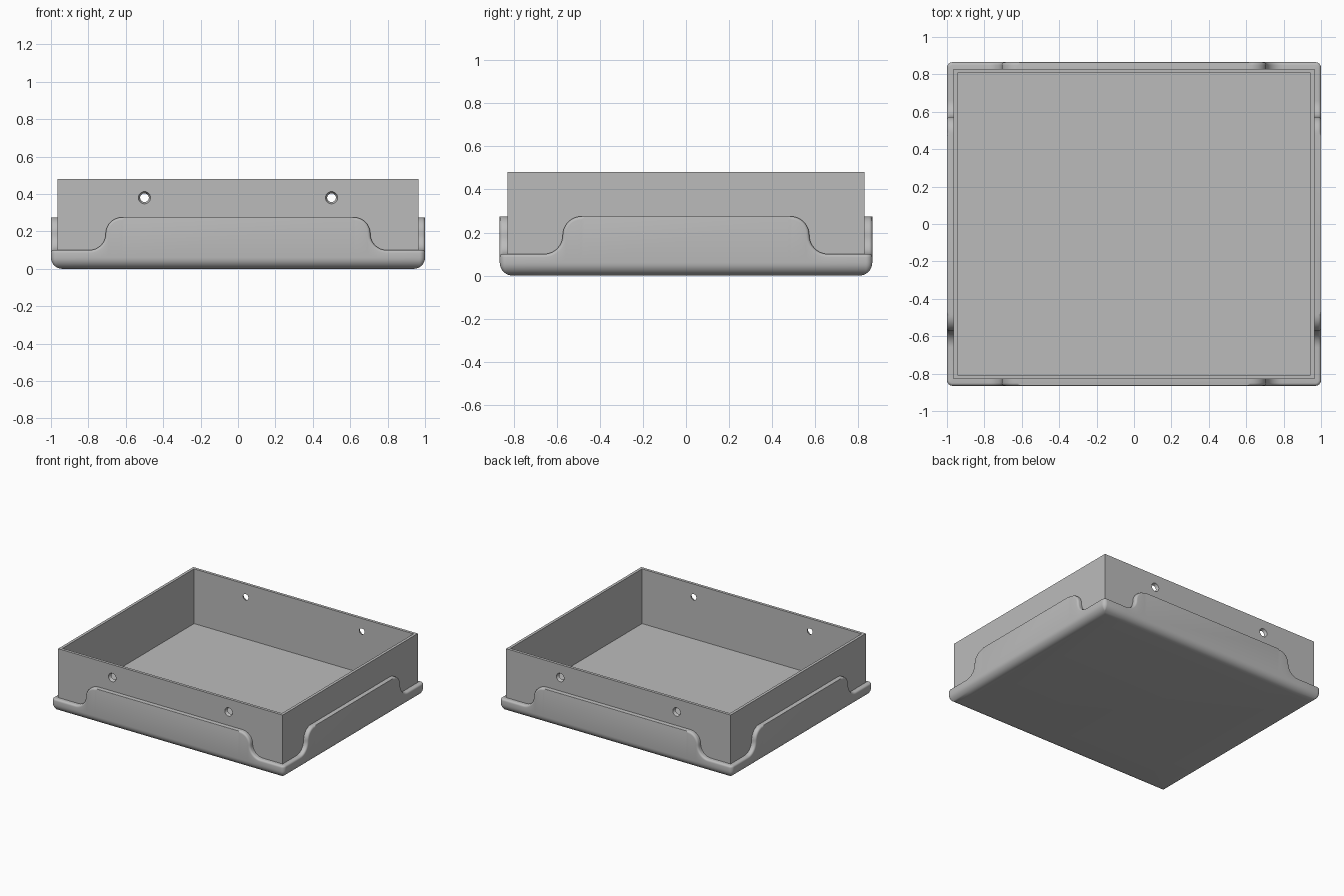
import bpy
import bmesh
from math import sin, cos, pi, radians
from mathutils import Matrix, Vector

cube = bpy.data.objects.get("Cube")
if cube:
    bpy.data.objects.remove(cube, do_unlink=True)

HALF_X, HALF_Y = 1.0, 0.865      # outer half sizes of the base
LEDGE = 0.035                    # how far the base stands out from the walls
WALL, TOP, FLOOR = 0.022, 0.48, 0.055
LOW, HIGH = 0.10, 0.275          # rim height at corners and mid side
BOTTOM_R, CORNER_R, RIM_R = 0.06, 0.03, 0.015

grey = bpy.data.materials.new("plain_grey")
grey.use_nodes = True
grey.diffuse_color = (0.5, 0.5, 0.5, 1)
shader = next(n for n in grey.node_tree.nodes if n.type == 'BSDF_PRINCIPLED')
shader.inputs["Base Color"].default_value = (0.5, 0.5, 0.5, 1)


def make_object(name, bm):
    bmesh.ops.recalc_face_normals(bm, faces=bm.faces[:])
    mesh = bpy.data.meshes.new(name)
    bm.to_mesh(mesh)
    bm.free()
    mesh.materials.append(grey)
    obj = bpy.data.objects.new(name, mesh)
    bpy.context.collection.objects.link(obj)
    return obj


def activate(obj):
    bpy.ops.object.select_all(action='DESELECT')
    obj.select_set(True)
    bpy.context.view_layer.objects.active = obj


def section(edge_r):
    """Cross-section rows: (depth, fixed z or None, inset from the rim curve)."""
    rows = []
    for i in range(9):
        a = i / 8 * pi / 2
        rows.append((BOTTOM_R * (1 - sin(a)), BOTTOM_R * (1 - cos(a)), edge_r))
    for i in range(5):
        a = i / 4 * pi / 2
        rows.append((edge_r * (1 - cos(a)), None, edge_r * (1 - sin(a))))
    rows.append((LEDGE + 0.01, None, 0))
    rows.append((LEDGE + 0.01, 0.03, 0))
    return rows


def rim_curve(length):
    """Half of the rim outline, mid side to corner: (u, z, normal u, normal z, edge radius)."""
    r = (HIGH - LOW) / 2
    mid = LOW + r
    start = length - 0.38
    pts = [(start - 0.015, HIGH, 0, 1, 0.001)]
    for i in range(13):
        a = pi / 2 * (1 - i / 12)
        pts.append((start + r * cos(a), mid + r * sin(a), cos(a), sin(a), RIM_R))
    for i in range(1, 13):
        a = pi + pi / 2 * i / 12
        pts.append((start + 2 * r + r * cos(a), mid + r * sin(a), -cos(a), -sin(a), RIM_R))
    return pts


def side_columns(length):
    """Columns of (u, depth, z) points along one side, with rounded corners."""
    half = []
    for u, z, nu, nz, edge_r in rim_curve(length):
        half.append([(u - nu * o, d, z - nz * o if fixed is None else fixed)
                     for d, fixed, o in section(edge_r)])
    for i in range(5):
        t = pi / 4 * i / 4
        column = []
        for d, fixed, o in section(RIM_R):
            r = max(CORNER_R - d, 0)
            column.append((length - max(CORNER_R, d) + r * sin(t),
                           d + r * (1 - cos(t)),
                           LOW - o if fixed is None else fixed))
        half.append(column)
    mirrored = [[(-u, d, z) for u, d, z in col] for col in reversed(half)]
    return mirrored + half


# Base with rounded bottom and scalloped rim
bm = bmesh.new()
for k in range(4):
    length, dist = (HALF_X, HALF_Y) if k % 2 == 0 else (HALF_Y, HALF_X)
    turn = Matrix.Rotation(k * pi / 2, 3, 'Z')
    grid = [[bm.verts.new(turn @ Vector((u, d - dist, z))) for u, d, z in col]
            for col in side_columns(length)]
    for a, b in zip(grid, grid[1:]):
        for j in range(len(a) - 1):
            bm.faces.new((a[j], b[j], b[j + 1], a[j + 1]))
bmesh.ops.remove_doubles(bm, verts=bm.verts[:], dist=0.00002)
bmesh.ops.holes_fill(bm, edges=[e for e in bm.edges if e.is_boundary], sides=0)
base = make_object("scalloped_base", bm)

# Open box: outer wall, top edge, inner wall and floor
bm = bmesh.new()
bx, by = HALF_X - LEDGE, HALF_Y - LEDGE
rings = []
for inset, z in ((0, 0.02), (0, TOP), (WALL, TOP), (WALL, FLOOR)):
    x, y = bx - inset, by - inset
    rings.append([bm.verts.new((sx * x, sy * y, z))
                  for sx, sy in ((-1, -1), (1, -1), (1, 1), (-1, 1))])
for a, b in zip(rings, rings[1:]):
    for i in range(4):
        j = (i + 1) % 4
        bm.faces.new((a[i], a[j], b[j], b[i]))
bm.faces.new(rings[0])
bm.faces.new(rings[-1])
box = make_object("box_walls", bm)

# Flared screw holes through the front and back walls
bm = bmesh.new()
for sx in (-1, 1):
    for sy in (-1, 1):
        place = (Matrix.Translation((sx * 0.5, sy * (by - WALL / 2), 0.38))
                 @ Matrix.Rotation(radians(-90 * sy), 4, 'X'))
        bmesh.ops.create_cone(bm, cap_ends=True, segments=32, radius1=0.022,
                              radius2=0.034, depth=WALL + 0.006, matrix=place)
cutter = make_object("hole_cutter", bm)
cutter.hide_render = True
activate(box)
cut = box.modifiers.new("holes", 'BOOLEAN')
cut.operation = 'DIFFERENCE'
cut.solver = 'EXACT'
cut.object = cutter
bpy.ops.object.modifier_apply(modifier=cut.name)
bpy.data.objects.remove(cutter, do_unlink=True)

for obj in (base, box):
    activate(obj)
    bpy.ops.object.shade_smooth_by_angle(angle=radians(30))
